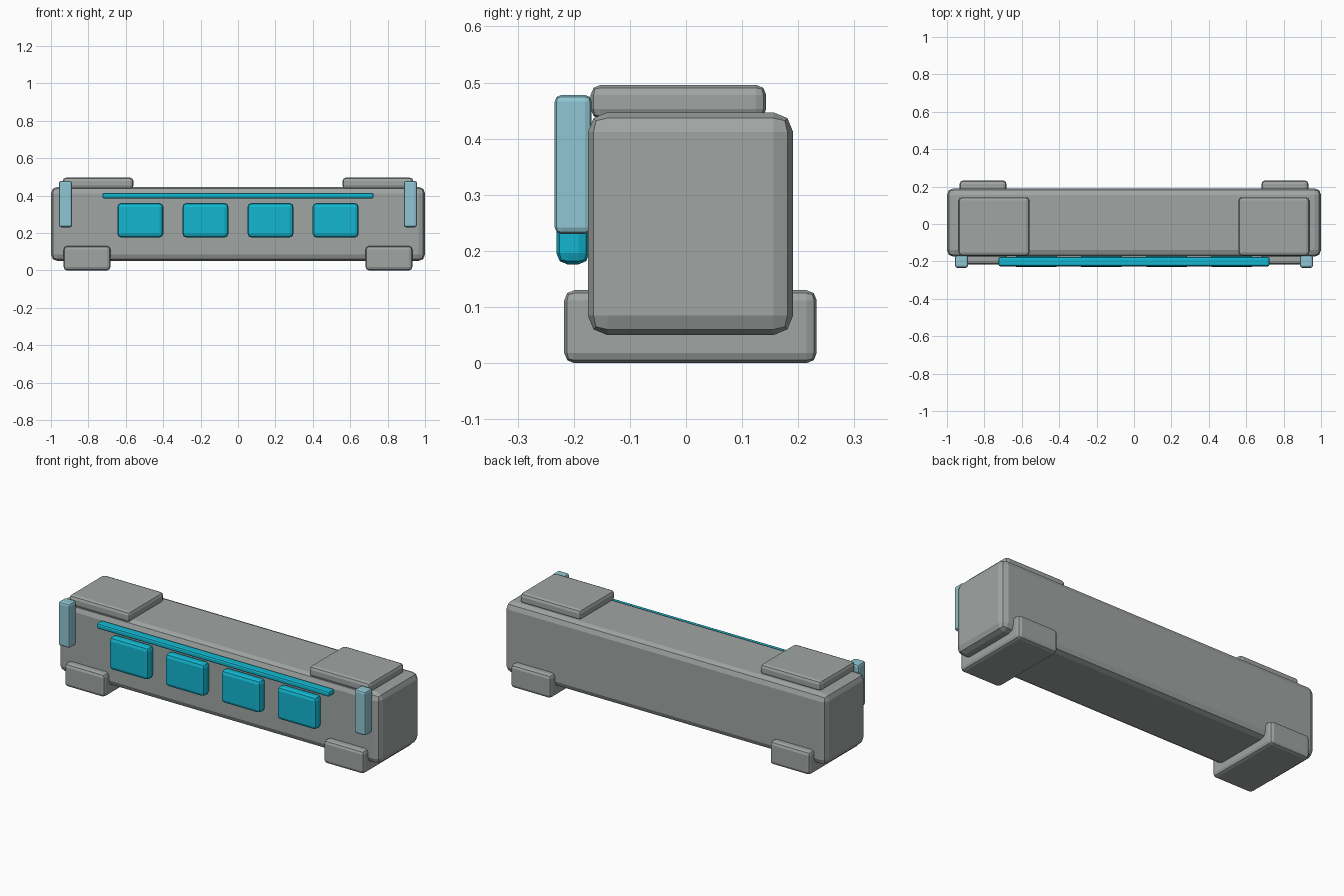
import bpy

cube = bpy.data.objects.get("Cube")
if cube:
    bpy.data.objects.remove(cube, do_unlink=True)


def make_material(name, rgb):
    mat = bpy.data.materials.new(name)
    mat.use_nodes = True
    mat.diffuse_color = (*rgb, 1)
    mat.node_tree.nodes["Principled BSDF"].inputs["Base Color"].default_value = (*rgb, 1)
    return mat


grey = make_material("warm grey", (0.35, 0.376, 0.366))
teal = make_material("bright teal", (0.006, 0.47, 0.63))
pale = make_material("pale blue", (0.275, 0.565, 0.645))


def block(name, mat, x, y, z, bevel):
    """Chamfered box from (min, max) ranges on each axis."""
    ranges = (x, y, z)
    bpy.ops.mesh.primitive_cube_add(size=1, location=[(a + b) / 2 for a, b in ranges])
    obj = bpy.context.object
    obj.name = name
    obj.scale = [b - a for a, b in ranges]
    bpy.ops.object.transform_apply(location=False, rotation=False, scale=True)
    mod = obj.modifiers.new("rounded edges", "BEVEL")
    mod.width = bevel
    mod.segments = 2
    obj.data.materials.append(mat)
    return obj


def span(centre, width):
    return centre - width / 2, centre + width / 2


# Main housing
block("body", grey, (-1, 1), (-0.175, 0.191), (0.05, 0.447), 0.035)

# Paired feet, top caps and end lights
for side, s in (("left", 1), ("right", -1)):
    block(side + "_foot", grey, span(s * 0.807, 0.25), (-0.217, 0.233), (0, 0.13), 0.018)
    block(side + "_top_cap", grey, span(s * 0.748, 0.378), (-0.17, 0.143), (0.435, 0.496), 0.018)
    block(side + "_end_light", pale, span(s * 0.922, 0.07), (-0.234, -0.168), (0.23, 0.478), 0.012)

# Row of front panels
for i in range(4):
    block(f"front_panel_{i + 1}", teal, span((i - 1.5) * 0.348, 0.245),
          (-0.231, -0.172), (0.176, 0.36), 0.02)

# Long rail above the panels
block("front_rail", teal, (-0.725, 0.725), (-0.226, -0.176), (0.384, 0.415), 0.01)
